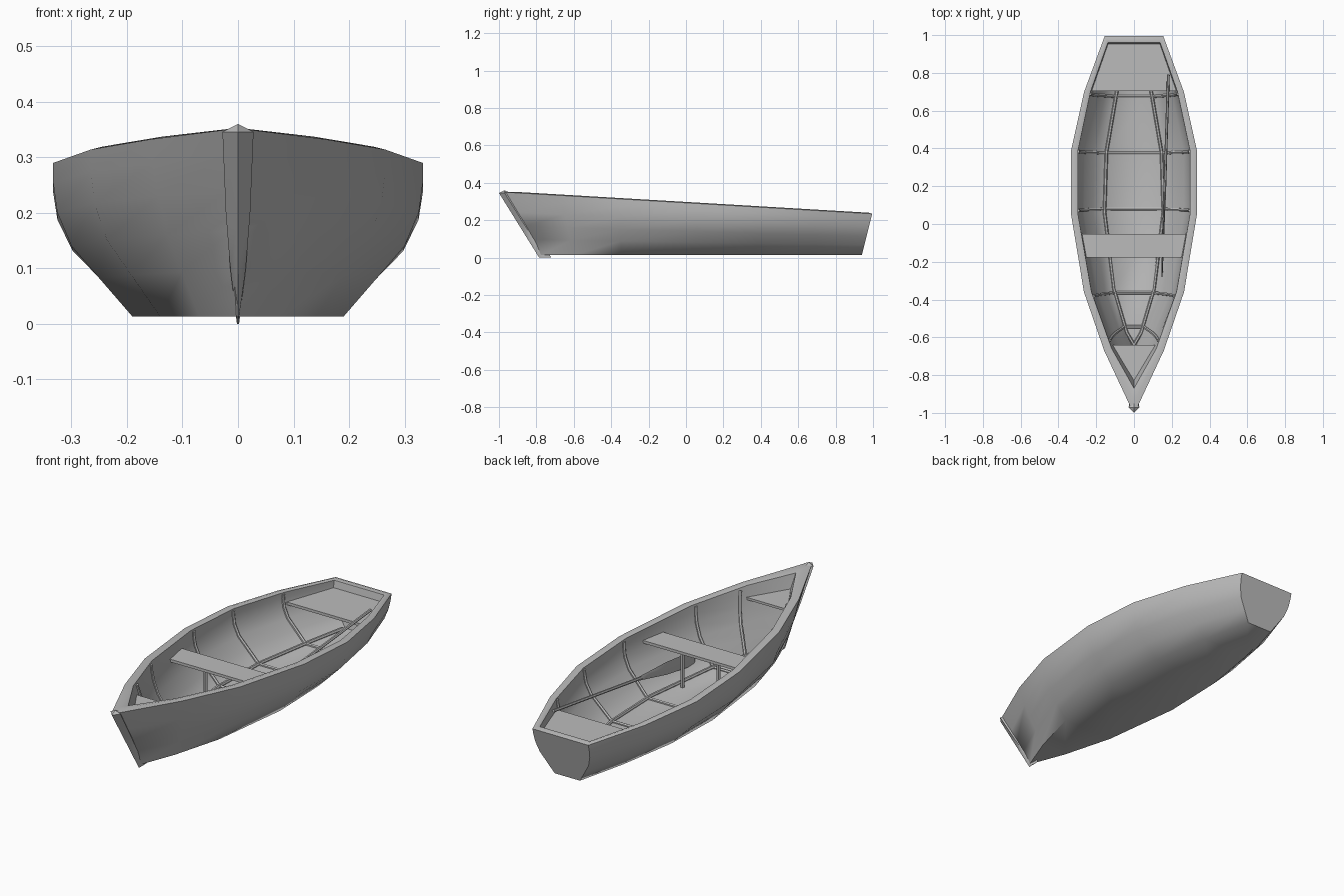
import bpy, bmesh, math
from mathutils import Vector

if "Cube" in bpy.data.objects:
    bpy.data.objects.remove(bpy.data.objects["Cube"], do_unlink=True)

grey = bpy.data.materials.new("plain grey")
grey.use_nodes = True
COLOUR = (0.5, 0.5, 0.5, 1)
grey.diffuse_color = COLOUR
grey.node_tree.nodes["Principled BSDF"].inputs["Base Color"].default_value = COLOUR

# Stations from bow to stern: (sheer y, sheer half width, bottom y, bottom half width)
OUTER = [(-0.965, 0.02, -0.775, 0.003), (-0.67, 0.158, -0.60, 0.07), (-0.36, 0.265, -0.345, 0.14),
         (0.05, 0.333, 0.06, 0.19), (0.39, 0.333, 0.38, 0.18), (0.70, 0.264, 0.685, 0.13),
         (0.995, 0.155, 0.94, 0.07)]
INNER = [(-0.87, 0.0, -0.67, 0.0), (-0.66, 0.118, -0.575, 0.042), (-0.36, 0.225, -0.345, 0.11),
         (0.05, 0.296, 0.06, 0.16), (0.39, 0.296, 0.38, 0.15), (0.70, 0.230, 0.685, 0.098),
         (0.96, 0.138, 0.92, 0.05)]
# Side curve: (outward fraction, height fraction)
SIDE = [(0, 0), (0.42, 0.25), (0.77, 0.46), (0.95, 0.68), (1, 0.87), (1, 1)]


def sheer(y):
    return 0.293 - 0.059 * y


def section(station, floor):
    """Half section, from chine up to the sheer."""
    ys, s, yb, b = station
    bow = min(1, s / 0.26) if ys < 0 else 1
    pts = []
    for f, h in SIDE:
        f = f * bow + h * (1 - bow)
        pts.append(Vector((b + (s - b) * f, yb + (ys - yb) * h, floor + (sheer(ys) - floor) * h)))
    return pts


def station_at(y):
    """Inner station interpolated at a sheer position."""
    for a, b in zip(INNER, INNER[1:]):
        if a[0] <= y <= b[0]:
            t = (y - a[0]) / (b[0] - a[0])
            return tuple(p + (q - p) * t for p, q in zip(a, b))


def mirrored(pts):
    return [Vector((-p.x, p.y, p.z)) for p in reversed(pts)] + list(pts)


def finish(obj, angle=40):
    obj.data.materials.clear()
    obj.data.materials.append(grey)
    bpy.ops.object.select_all(action='DESELECT')
    obj.select_set(True)
    bpy.context.view_layer.objects.active = obj
    bpy.ops.object.shade_smooth_by_angle(angle=math.radians(angle))
    return obj


def from_bmesh(name, bm, angle=40):
    bmesh.ops.remove_doubles(bm, verts=bm.verts, dist=0.0005)
    bmesh.ops.recalc_face_normals(bm, faces=bm.faces)
    mesh = bpy.data.meshes.new(name)
    bm.to_mesh(mesh)
    bm.free()
    obj = bpy.data.objects.new(name, mesh)
    bpy.context.collection.objects.link(obj)
    return finish(obj, angle)


def loft(bm, rows):
    for a, b in zip(rows, rows[1:]):
        for i in range(len(a) - 1):
            bm.faces.new((a[i], a[i + 1], b[i + 1], b[i]))


def plank(name, outline, top, thick):
    """Flat board from a plan outline."""
    bm = bmesh.new()
    face = bm.faces.new([bm.verts.new((x, y, top)) for x, y in outline])
    ext = bmesh.ops.extrude_face_region(bm, geom=[face])
    moved = [v for v in ext["geom"] if isinstance(v, bmesh.types.BMVert)]
    bmesh.ops.translate(bm, verts=moved, vec=(0, 0, -thick))
    return from_bmesh(name, bm, 30)


def tube(name, pts, radius):
    curve = bpy.data.curves.new(name, 'CURVE')
    curve.dimensions = '3D'
    curve.bevel_depth = radius
    curve.bevel_resolution = 1
    curve.use_fill_caps = True
    spline = curve.splines.new('POLY')
    spline.points.add(len(pts) - 1)
    for point, co in zip(spline.points, pts):
        point.co = (*co, 1)
    obj = bpy.data.objects.new(name, curve)
    bpy.context.collection.objects.link(obj)
    bpy.ops.object.select_all(action='DESELECT')
    obj.select_set(True)
    bpy.context.view_layer.objects.active = obj
    bpy.ops.object.convert(target='MESH')
    return finish(bpy.context.object, 50)


# Hull: outer skin, inner skin and a rounded rim joining them
bm = bmesh.new()
outer = [[bm.verts.new(p) for p in mirrored(section(s, 0.013))] for s in OUTER]
inner = [[bm.verts.new(p) for p in mirrored(section(s, 0.035))] for s in INNER]
loft(bm, outer)
loft(bm, inner)
for end in (outer[-1], inner[-1], outer[0]):
    bm.faces.new(end)
for side in (0, -1):
    o = [r[side] for r in outer]
    n = [r[side] for r in inner]
    crown = [bm.verts.new((a.co + b.co) / 2 + Vector((0, 0, 0.005))) for a, b in zip(o, n)]
    loft(bm, [o, crown, n])
    if side == 0:
        first = crown
for a, b in ((outer[-1], inner[-1]),):      # stern rim
    l, r = first[-1], crown[-1]
    bm.faces.new((a[0], a[-1], r, l))
    bm.faces.new((l, r, b[-1], b[0]))
bm.faces.new((outer[0][0], outer[0][-1], crown[0], first[0]))
bm.faces.new((first[0], crown[0], inner[0][-1]))
hull = from_bmesh("hull", bm, 58)

# Stem post: tapered wedge with a pointed head
bm = bmesh.new()
rows = []
for z, w in ((0.0, 0.002), (0.10, 0.014), (0.20, 0.022), (0.346, 0.028)):
    y = -0.785 - 0.215 * z / 0.346
    rows.append([bm.verts.new(p) for p in ((-w, y + 0.03, z), (0, y, z), (w, y + 0.03, z),
                                          (0, y + 0.065, z), (-w, y + 0.03, z))])
loft(bm, rows)
bm.faces.new(rows[0][:4])
peak = bm.verts.new((0, -0.972, 0.36))
for a, b in zip(rows[-1], rows[-1][1:]):
    bm.faces.new((a, b, peak))
from_bmesh("stem_post", bm, 35)

# Ribs following the inner skin
for i, y in enumerate((-0.62, -0.385, 0.07, 0.385, 0.69)):
    half = section(station_at(y), 0.037)
    half[-1] = half[-2].lerp(half[-1], 0.7)
    tube(f"rib_{i + 1}", mirrored(half), 0.009)

# Floor stringers along both edges of the floor, meeting at the bow
for name, side in (("left", 1), ("right", -1)):
    path = [(side * max(s[3] - 0.004, 0), s[2], 0.04) for s in INNER[:-1]]
    path[0] = (0, -0.64, 0.04)
    path.append((side * 0.05, 0.90, 0.04))
    tube(f"{name}_floor_stringer", path, 0.009)

# Seats and decks
plank("thwart", [(-0.262, -0.178), (0.262, -0.178), (0.28, -0.052), (-0.28, -0.052)], 0.245, 0.014)
plank("stern_seat", [(-0.236, 0.705), (0.236, 0.705), (0.14, 0.955), (-0.14, 0.955)], 0.202, 0.014)
plank("bow_deck", [(-0.128, -0.64), (0, -0.872), (0.128, -0.64)], 0.28, 0.012)
for name, side in (("left", 1), ("right", -1)):
    tube(f"{name}_thwart_post", [(side * 0.1, -0.115, 0.035), (side * 0.1, -0.115, 0.24)], 0.011)

# Oar: round shaft with an upright blade, its tip tucked under the thwart
grip, tip = Vector((0.182, 0.79, 0.238)), Vector((0.148, -0.28, 0.105))
neck = grip.lerp(tip, 0.62)
tube("oar_shaft", [grip, neck], 0.0075)
bm = bmesh.new()
rows = []
for t, h, w in ((0.58, 0.007, 0.007), (0.68, 0.018, 0.006), (0.80, 0.032, 0.005),
                (0.95, 0.036, 0.004), (1.0, 0.026, 0.003)):
    c = grip.lerp(tip, t)
    rows.append([bm.verts.new(c + Vector(d)) for d in ((w, 0, 0), (0, 0, h), (-w, 0, 0),
                                                      (0, 0, -h), (w, 0, 0))])
loft(bm, rows)
bm.faces.new(rows[0][:4])
bm.faces.new(rows[-1][:4])
from_bmesh("oar_blade", bm, 30)
